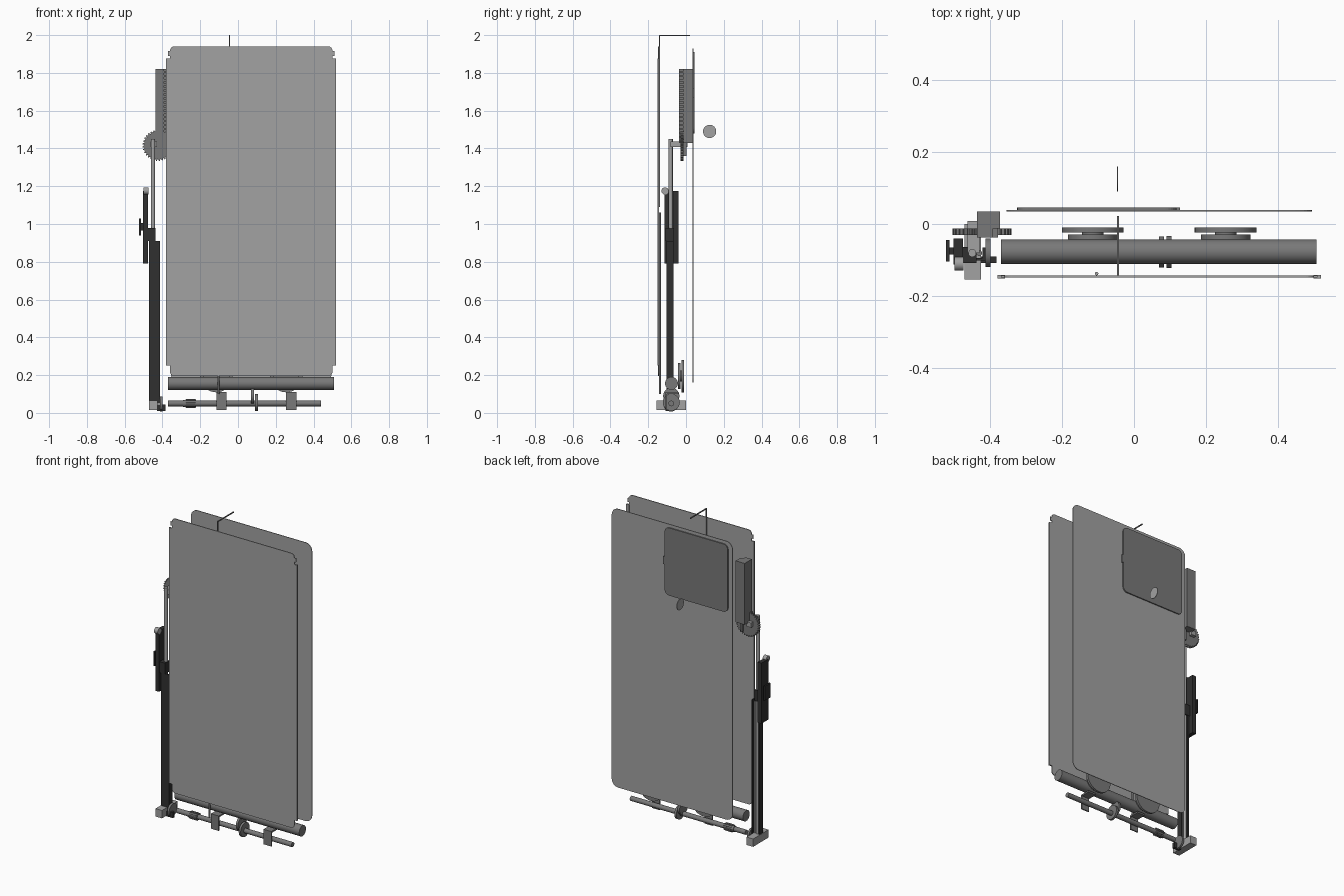
import bpy, bmesh, math
from mathutils import Matrix, Vector

if "Cube" in bpy.data.objects:
    bpy.data.objects.remove(bpy.data.objects["Cube"])


def material(name, v):
    m = bpy.data.materials.new(name)
    m.diffuse_color = (v, v, v, 1)
    m.use_nodes = True
    m.node_tree.nodes["Principled BSDF"].inputs["Base Color"].default_value = m.diffuse_color
    return m


LIGHT = material("light grey", 0.36)
MID = material("mid grey", 0.19)
BLACK = material("near black", 0.03)


def finish(name, bm, mat, smooth=False):
    bmesh.ops.recalc_face_normals(bm, faces=bm.faces)
    me = bpy.data.meshes.new(name)
    bm.to_mesh(me)
    bm.free()
    me.materials.append(mat)
    ob = bpy.data.objects.new(name, me)
    bpy.context.collection.objects.link(ob)
    if smooth:
        bpy.ops.object.select_all(action='DESELECT')
        ob.select_set(True)
        bpy.context.view_layer.objects.active = ob
        bpy.ops.object.shade_smooth_by_angle(angle=math.radians(35))
    return ob


def add_box(bm, x, y, z):
    c = Vector((sum(x) / 2, sum(y) / 2, sum(z) / 2))
    s = (x[1] - x[0], y[1] - y[0], z[1] - z[0], 1)
    bmesh.ops.create_cube(bm, size=1, matrix=Matrix.Translation(c) @ Matrix.Diagonal(s))


def boxes(name, mat, *dims):
    bm = bmesh.new()
    for d in dims:
        add_box(bm, *d)
    return finish(name, bm, mat)


def cylinder(name, mat, a, b, r, seg=32):
    a, b = Vector(a), Vector(b)
    d = b - a
    rot = d.to_track_quat('Z', 'Y').to_matrix().to_4x4()
    bm = bmesh.new()
    bmesh.ops.create_cone(bm, cap_ends=True, segments=seg, radius1=r, radius2=r,
                          depth=d.length, matrix=Matrix.Translation((a + b) / 2) @ rot)
    return finish(name, bm, mat, True)


def extrude_xz(name, mat, pts, y0, y1):
    bm = bmesh.new()
    f = bm.faces.new([bm.verts.new((x, y0, z)) for x, z in pts])
    g = bmesh.ops.extrude_face_region(bm, geom=[f])
    bmesh.ops.translate(bm, vec=(0, y1 - y0, 0),
                        verts=[v for v in g["geom"] if isinstance(v, bmesh.types.BMVert)])
    return finish(name, bm, mat)


def rounded(x0, x1, z0, z1, r, n=6):
    pts = []
    for k, (cx, cz) in enumerate([(x1 - r, z1 - r), (x0 + r, z1 - r),
                                  (x0 + r, z0 + r), (x1 - r, z0 + r)]):
        for i in range(n + 1):
            t = math.pi / 2 * (k + i / n)
            pts.append((cx + r * math.cos(t), cz + r * math.sin(t)))
    return pts


# Large front and back panels, with folded side lips on the front one
extrude_xz("front_panel", LIGHT, rounded(-0.36, 0.50, 0.195, 1.94, 0.022), -0.149, -0.144)
for side, x in (("left", (-0.38, -0.359)), ("right", (0.499, 0.52))):
    boxes(side + "_panel_lip", LIGHT, (x, (-0.151, -0.142), (0.25, 1.875)))
    c = sum(x) / 2 + (0.006 if side == "left" else -0.006)
    boxes(side + "_panel_ear", LIGHT, ((c - 0.007, c + 0.007), (-0.149, -0.144), (1.89, 1.915)))
extrude_xz("back_panel", LIGHT, rounded(-0.355, 0.495, 0.16, 1.93, 0.045), 0.035, 0.039)

# Cover plate on the back with its side tab
extrude_xz("cover_plate", MID, rounded(-0.325, 0.118, 1.48, 1.91, 0.03), 0.039, 0.046)
boxes("cover_tab", MID, ((0.11, 0.128), (0.039, 0.046), (1.67, 1.72)))
cylinder("round_window", LIGHT, (-0.048, 0.125, 1.49), (-0.044, 0.125, 1.49), 0.035)

# Bent wire over the top and thin guide rod
boxes("top_wire", MID,
      ((-0.048, -0.042), (-0.144, -0.138), (1.09, 2.0)),
      ((-0.048, -0.042), (-0.138, 0.022), (1.994, 2.0)))
cylinder("guide_rod", LIGHT, (-0.104, -0.138, 0.10), (-0.104, -0.138, 1.06), 0.005, 12)

# Main roller and the two stepped wheels behind it
cylinder("main_roller", MID, (-0.37, -0.077, 0.156), (0.508, -0.077, 0.156), 0.034, 40)
for side, x in (("left", -0.115), ("right", 0.255)):
    cylinder(side + "_wheel_large", MID, (x, -0.024, 0.195), (x, -0.010, 0.195), 0.086, 40)
    cylinder(side + "_wheel_hub", MID, (x, -0.030, 0.195), (x, -0.022, 0.195), 0.03)
    cylinder(side + "_wheel_small", MID, (x, -0.043, 0.195), (x, -0.029, 0.195), 0.069, 40)

# Lower axle, ribbed coupling, discs and hanging brackets
cylinder("lower_axle", MID, (-0.37, -0.078, 0.05), (0.44, -0.078, 0.05), 0.015)
cylinder("coupling_sleeve", MID, (-0.29, -0.078, 0.05), (-0.275, -0.078, 0.05), 0.019)
cylinder("coupling_body", MID, (-0.278, -0.078, 0.05), (-0.222, -0.078, 0.05), 0.021, 12)
for i in range(10):
    t = math.tau * i / 10
    y, z = -0.078 + 0.021 * math.cos(t), 0.05 + 0.021 * math.sin(t)
    cylinder("coupling_rib", MID, (-0.275, y, z), (-0.225, y, z), 0.004, 6)
cylinder("axle_disc", MID, (0.091, -0.078, 0.056), (0.105, -0.078, 0.056), 0.045)
cylinder("upper_disc", MID, (0.070, -0.078, 0.09), (0.084, -0.078, 0.09), 0.043)
for side, x in (("left", (-0.115, -0.06)), ("right", (0.255, 0.31))):
    boxes(side + "_bracket", MID,
          (x, (-0.108, -0.100), (0.015, 0.11)),
          (x, (-0.100, -0.040), (0.100, 0.11)))

# Side post: open channel with a sliding inner rod
boxes("side_post", BLACK,
      ((-0.47, -0.413), (-0.102, -0.094), (0.05, 0.91)),
      ((-0.47, -0.462), (-0.094, -0.066), (0.05, 0.91)),
      ((-0.421, -0.413), (-0.094, -0.066), (0.05, 0.91)))
cylinder("inner_rod", LIGHT, (-0.450, -0.081, 0.06), (-0.450, -0.081, 1.45), 0.011, 24)
cylinder("second_rod", MID, (-0.431, -0.081, 0.06), (-0.431, -0.081, 0.90), 0.008, 16)
boxes("foot_block", LIGHT, ((-0.472, -0.426), (-0.155, 0.0), (0.015, 0.065)))
boxes("foot_plate", BLACK, ((-0.43, -0.383), (-0.108, -0.090), (0.01, 0.045)))
cylinder("foot_disc", MID, (-0.413, -0.08, 0.047), (-0.400, -0.08, 0.047), 0.04)

# Sliding handle on the post
boxes("slide_bar", BLACK, ((-0.502, -0.476), (-0.113, -0.040), (0.79, 1.175)))
boxes("slide_clamp", BLACK, ((-0.48, -0.438), (-0.108, -0.064), (0.91, 0.98)))
boxes("handle_stem", BLACK, ((-0.517, -0.50), (-0.085, -0.065), (0.965, 1.005)))
boxes("handle_grip", BLACK, ((-0.523, -0.513), (-0.104, -0.045), (0.94, 1.03)))
cylinder("bar_pin", LIGHT, (-0.50, -0.111, 1.175), (-0.474, -0.111, 1.175), 0.019)

# Toothed gear, its arm, and the rack block it drives
gear = []
for i in range(32):
    for k, r in ((0, 0.073), (0.3, 0.082), (0.6, 0.082), (0.85, 0.073)):
        t = math.tau * (i + k) / 32
        gear.append((-0.423 + r * math.cos(t), 1.416 + r * math.sin(t)))
extrude_xz("gear", MID, gear, -0.030, -0.013)
boxes("gear_arm", LIGHT, ((-0.463, -0.430), (-0.081, 0.008), (1.408, 1.438)))
boxes("gear_pins", MID, ((-0.395, -0.385), (-0.013, 0.003), (1.36, 1.43)))
boxes("rack_block", MID,
      ((-0.437, -0.373), (-0.013, 0.035), (1.43, 1.82)),
      ((-0.437, -0.392), (-0.037, -0.013), (1.43, 1.82)))
boxes("rack_teeth", MID, *[((-0.393, -0.379), (-0.037, -0.013),
                            (1.433 + i * 0.0215, 1.444 + i * 0.0215)) for i in range(18)])
